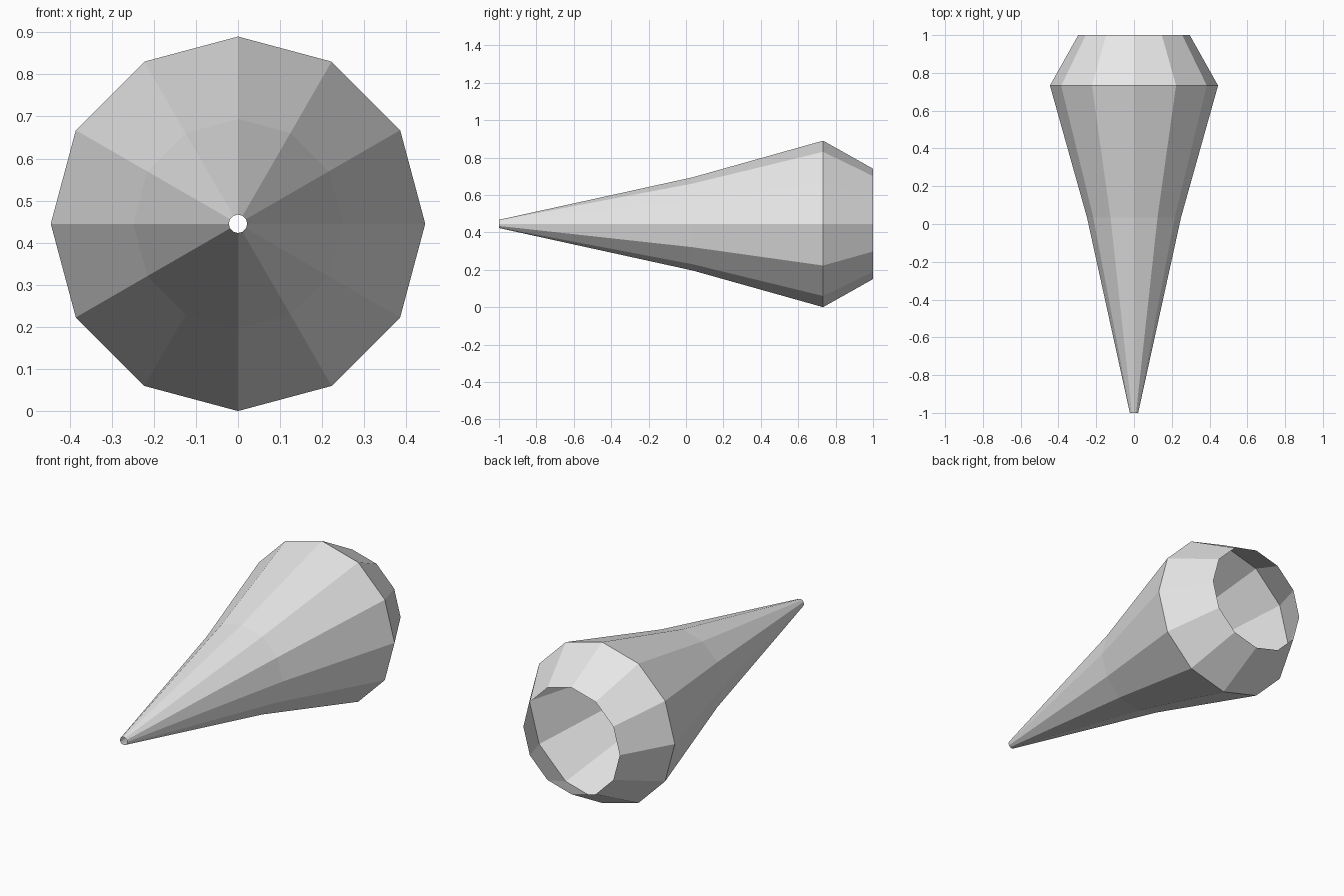
import bpy, bmesh, math

if "Cube" in bpy.data.objects:
    bpy.data.objects.remove(bpy.data.objects["Cube"])

SIDES = 12
CENTRE_Z = 0.445
# (y position, radius) from narrow tip to open rear rim
PROFILE = [(-1.0, 0.022), (0.035, 0.249), (0.733, 0.445), (1.0, 0.295)]

grey = bpy.data.materials.new("light grey")
grey.diffuse_color = (0.8, 0.8, 0.8, 1)
grey.use_nodes = True
grey.node_tree.nodes["Principled BSDF"].inputs["Base Color"].default_value = grey.diffuse_color

# Hollow tapered shell, open at both ends
bm = bmesh.new()
rings = []
for y, r in PROFILE:
    angles = [math.tau * i / SIDES for i in range(SIDES)]
    rings.append([bm.verts.new((r * math.cos(a), y, CENTRE_Z + r * math.sin(a)))
                  for a in angles])
for a, b in zip(rings, rings[1:]):
    for i in range(SIDES):
        j = (i + 1) % SIDES
        bm.faces.new((a[i], a[j], b[j], b[i]))

mesh = bpy.data.meshes.new("tapered_shell")
bm.to_mesh(mesh)
bm.free()
mesh.materials.append(grey)
shell = bpy.data.objects.new("tapered_shell", mesh)
bpy.context.collection.objects.link(shell)
